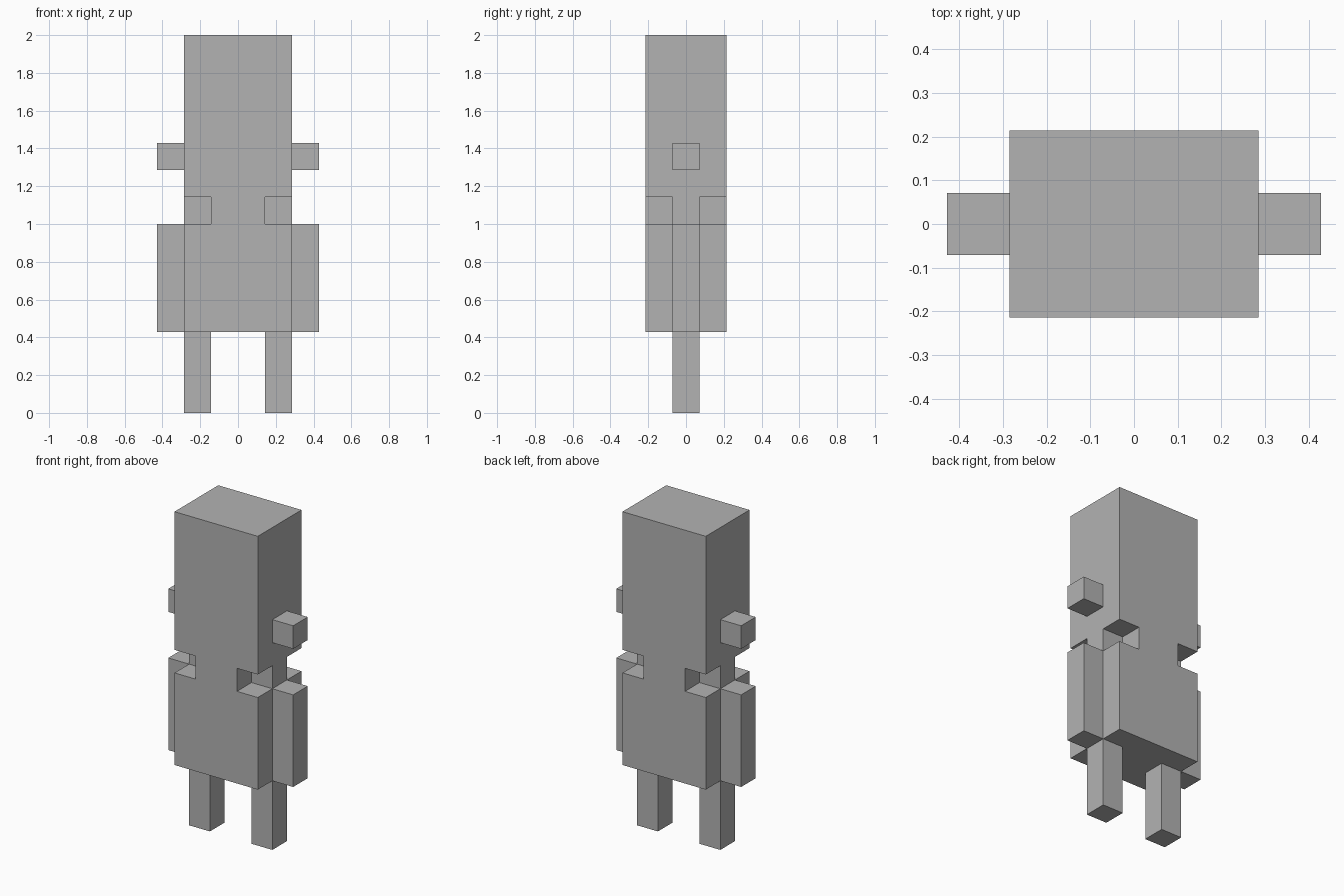
import bpy
import bmesh
from mathutils import Matrix, Vector

if "Cube" in bpy.data.objects:
    bpy.data.objects.remove(bpy.data.objects["Cube"], do_unlink=True)

U = 1 / 7  # one block of the figure

# Single plain grey
grey = bpy.data.materials.new("plain_grey")
grey.use_nodes = True
colour = (0.45, 0.45, 0.45, 1)
grey.diffuse_color = colour
grey.node_tree.nodes["Principled BSDF"].inputs["Base Color"].default_value = colour


def box(name, low, high):
    """Box between two corners, given in blocks."""
    low, high = Vector(low) * U, Vector(high) * U
    bm = bmesh.new()
    place = Matrix.Translation((low + high) / 2) @ Matrix.Diagonal((*(high - low), 1))
    bmesh.ops.create_cube(bm, size=1, matrix=place)
    mesh = bpy.data.meshes.new(name)
    bm.to_mesh(mesh)
    bm.free()
    mesh.materials.append(grey)
    obj = bpy.data.objects.new(name, mesh)
    bpy.context.collection.objects.link(obj)
    return obj


# Tall body and head in one block
body = box("body", (-2, -1.5, 3), (2, 1.5, 14))

# Notches at the four corners of the neck
cutters = []
for sx in (-1, 1):
    for sy in (-1, 1):
        cutter = box("neck_notch", (sx * 2 - 1, sy * 1.5 - 1, 7), (sx * 2 + 1, sy * 1.5 + 1, 8))
        cutter.hide_render = True
        cut = body.modifiers.new("notch", "BOOLEAN")
        cut.operation = "DIFFERENCE"
        cut.solver = "EXACT"
        cut.object = cutter
        cutters.append(cutter)

# Keep the cut shape and drop the cutters
graph = bpy.context.evaluated_depsgraph_get()
carved = bpy.data.meshes.new_from_object(body.evaluated_get(graph))
body.modifiers.clear()
body.data = carved
for cutter in cutters:
    bpy.data.objects.remove(cutter, do_unlink=True)

# Paired legs, arms and ears
for side, x in (("left", 1.5), ("right", -1.5)):
    box(side + "_leg", (x - 0.5, -0.5, 0), (x + 0.5, 0.5, 3))
for side, x in (("left", 2.5), ("right", -2.5)):
    box(side + "_arm", (x - 0.5, -0.5, 3), (x + 0.5, 0.5, 7))
    box(side + "_ear", (x - 0.5, -0.5, 9), (x + 0.5, 0.5, 10))
